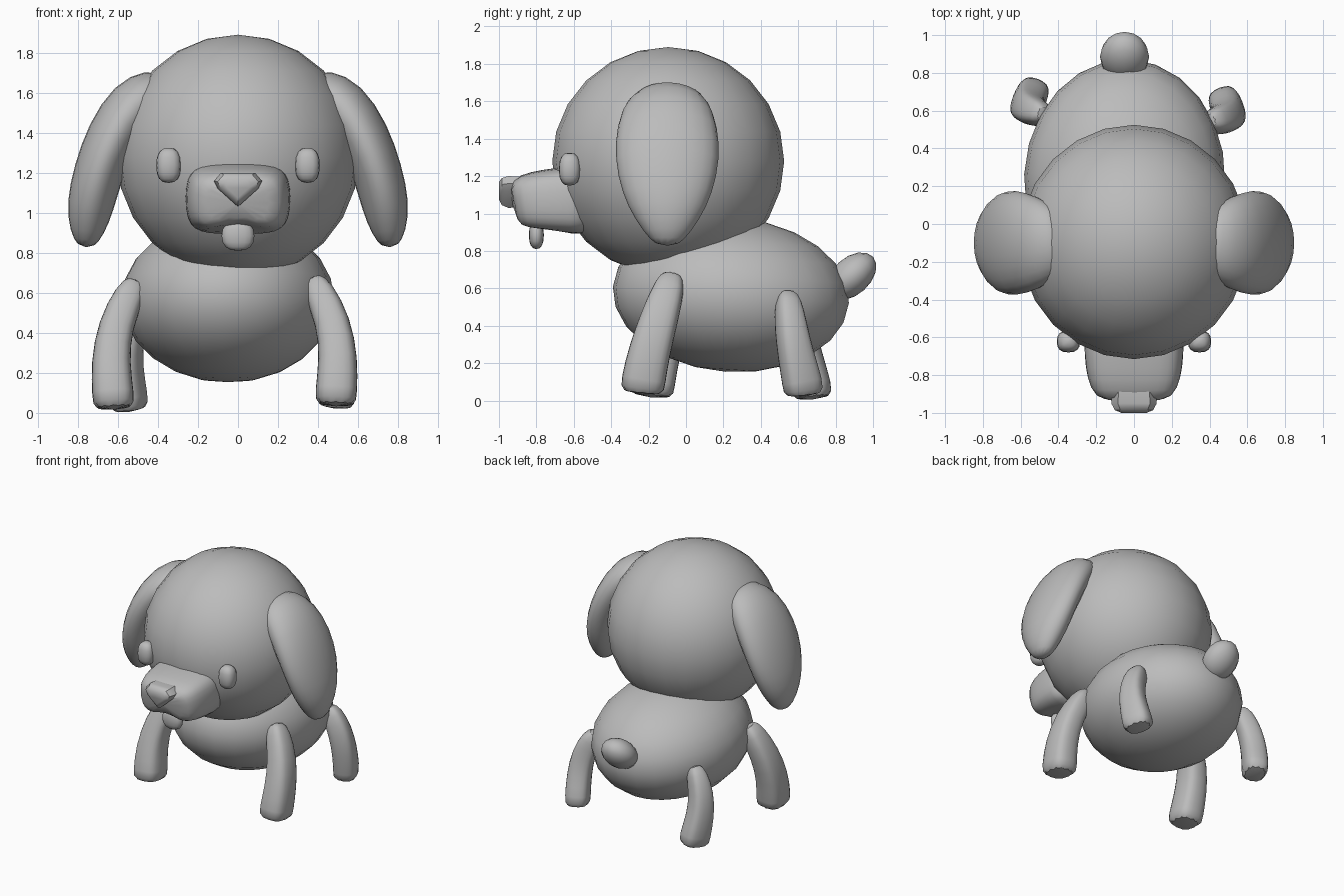
import bpy, bmesh
from math import sin, cos, pi, radians
from mathutils import Vector

if "Cube" in bpy.data.objects:
    bpy.data.objects.remove(bpy.data.objects["Cube"])

GREY = (0.5, 0.5, 0.5, 1)
grey = bpy.data.materials.new("plain_grey")
grey.use_nodes = True
grey.diffuse_color = GREY
grey.node_tree.nodes["Principled BSDF"].inputs["Base Color"].default_value = GREY


def power(value, exponent):
    return abs(value) ** exponent * (1 if value >= 0 else -1)


def finish(name, bm, subdivisions=0, sharp=60):
    bmesh.ops.recalc_face_normals(bm, faces=bm.faces)
    mesh = bpy.data.meshes.new(name)
    bm.to_mesh(mesh)
    bm.free()
    mesh.materials.append(grey)
    obj = bpy.data.objects.new(name, mesh)
    bpy.context.collection.objects.link(obj)
    if subdivisions:
        mod = obj.modifiers.new("rounding", "SUBSURF")
        mod.levels = mod.render_levels = subdivisions
    bpy.ops.object.select_all(action="DESELECT")
    obj.select_set(True)
    bpy.context.view_layer.objects.active = obj
    bpy.ops.object.shade_smooth_by_angle(angle=radians(sharp))
    return obj


def ball(name, centre, radii, turn=(0, 0, 0), squareness=1.0, sides=24):
    """Ellipsoid; squareness under one makes it boxier."""
    bm = bmesh.new()
    bmesh.ops.create_uvsphere(bm, u_segments=sides, v_segments=sides // 2, radius=1)
    for v in bm.verts:
        v.co = [power(c, squareness) * r for c, r in zip(v.co, radii)]
    obj = finish(name, bm)
    obj.location = centre
    obj.rotation_euler = [radians(a) for a in turn]
    return obj


def bridge(bm, rings):
    """Skin a list of vertex rings and cap both ends."""
    count = len(rings[0])
    for low, high in zip(rings, rings[1:]):
        for i in range(count):
            j = (i + 1) % count
            bm.faces.new((low[i], low[j], high[j], high[i]))
    bm.faces.new(rings[0])
    bm.faces.new(rings[-1])


def loft(path, ref, box=2.0, sides=12):
    """Skin sections (x, y, z, half width, half depth) square to their path."""
    bm = bmesh.new()
    centres = [Vector(p[:3]) for p in path]
    rings = []
    for i, (c, p) in enumerate(zip(centres, path)):
        t = (centres[min(i + 1, len(path) - 1)] - centres[max(i - 1, 0)]).normalized()
        v = Vector(ref)
        v = (v - t * v.dot(t)).normalized()
        u = v.cross(t)
        angles = [2 * pi * k / sides for k in range(sides)]
        rings.append([bm.verts.new(c + u * p[3] * power(cos(a), 2 / box)
                                   + v * p[4] * power(sin(a), 2 / box)) for a in angles])
    bridge(bm, rings)
    return bm


# Head and body
ball("head", (0, -0.095, 1.28), (0.605, 0.62, 0.61))
ball("body", (-0.05, 0.24, 0.565), (0.532, 0.633, 0.412), turn=(-4, 0, -2.6))
ball("tail", (-0.05, 0.885, 0.665), (0.13, 0.155, 0.1), turn=(42, 0, 0), sides=16)

# Ears
EAR = [(0.36, -0.08, 1.60, 0.09, 0.15), (0.42, -0.09, 1.60, 0.13, 0.20),
       (0.52, -0.10, 1.55, 0.145, 0.26), (0.63, -0.10, 1.38, 0.14, 0.295),
       (0.70, -0.10, 1.20, 0.13, 0.28), (0.74, -0.10, 1.03, 0.125, 0.22),
       (0.755, -0.10, 0.90, 0.09, 0.13), (0.76, -0.10, 0.825, 0.04, 0.06)]
for side, label in ((1, "left"), (-1, "right")):
    path = [(p[0] * side,) + p[1:] for p in EAR]
    finish(label + "_ear", loft(path, (0, 1, 0)), 1)
    ball(label + "_eye", (0.347 * side, -0.622, 1.237), (0.062, 0.058, 0.088),
         squareness=0.8, sides=16)

# Legs, mirrored across the slightly turned middle of the body
FRONT = [(0.37, -0.07, 0.68, 0.04, 0.05), (0.40, -0.085, 0.62, 0.08, 0.085),
         (0.48, -0.14, 0.45, 0.09, 0.105), (0.503, -0.195, 0.27, 0.1, 0.115),
         (0.49, -0.23, 0.10, 0.108, 0.122), (0.488, -0.235, 0.03, 0.105, 0.12)]
BACK = [(0.39, 0.54, 0.58, 0.04, 0.04), (0.425, 0.545, 0.53, 0.075, 0.07),
        (0.485, 0.56, 0.40, 0.085, 0.085), (0.505, 0.585, 0.25, 0.088, 0.095),
        (0.49, 0.625, 0.09, 0.09, 0.11), (0.485, 0.63, 0.018, 0.088, 0.108)]
middle = Vector((-0.045, 0.25, 0))
normal = Vector((1, -0.045, 0.015)).normalized()


def reflect(p):
    c = Vector(p[:3])
    return tuple(c - normal * 2 * (c - middle).dot(normal)) + p[3:]


for name, path, lean in (("front", FRONT, 0), ("back", BACK, -0.4)):
    finish(name + "_left_leg", loft(path, (lean, 1, 0), 3), 1)
    finish(name + "_right_leg", loft([reflect(p) for p in path], (-lean, 1, 0), 3), 1)

# Snout, with a mouth notch under its middle
SNOUT = [(0, -0.48, 1.07, 0.262, 0.19), (0, -0.62, 1.07, 0.268, 0.185),
         (0, -0.76, 1.068, 0.262, 0.17), (0, -0.87, 1.06, 0.235, 0.152),
         (0, -0.93, 1.045, 0.185, 0.115)]
bm = loft(SNOUT, (0, 0, 1), 3.5, 16)
for v in bm.verts:
    if abs(v.co.x) < 0.02 and v.co.z < 1 and v.co.y < -0.7:
        v.co.z += 0.05
finish("snout", bm, 1)
ball("tongue", (0, -0.8, 0.885), (0.082, 0.04, 0.075), squareness=0.85, sides=16)

# Nose: a rounded triangle
OUTLINE = [(-0.12, 1.16), (-0.085, 1.2), (0.085, 1.2), (0.12, 1.16), (0.1, 1.12), (0, 1.03), (-0.1, 1.12)]
bm = bmesh.new()
rings = [[bm.verts.new((x * s, y, 1.13 + (z - 1.13) * s)) for x, z in OUTLINE]
         for y, s in ((-0.87, 0.95), (-0.95, 1), (-0.985, 0.85), (-1, 0.55))]
bridge(bm, rings)
finish("nose", bm, 0, 40)
